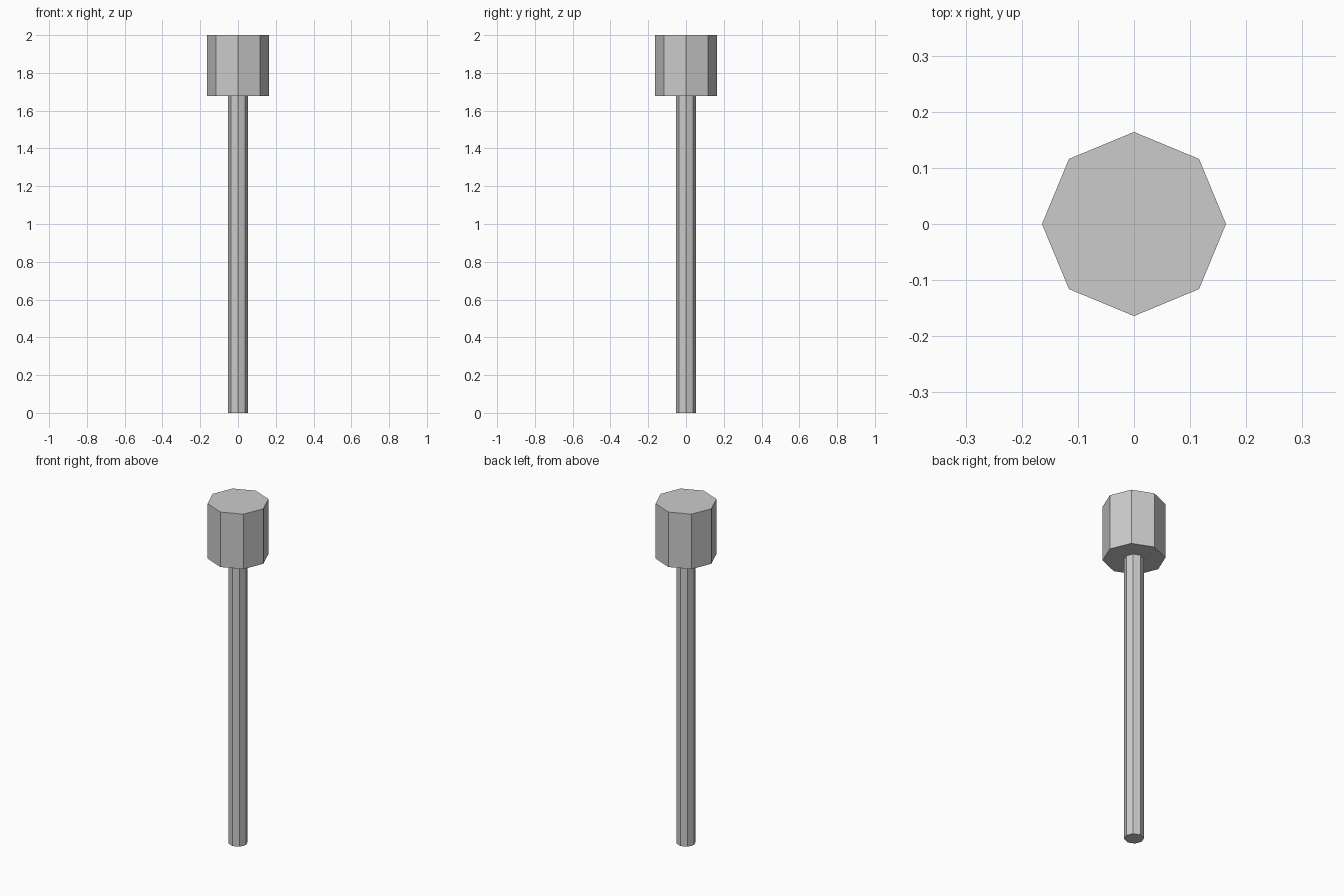
import bpy

if "Cube" in bpy.data.objects:
    bpy.data.objects.remove(bpy.data.objects["Cube"])


def octagon_prism(name, radius, z0, z1):
    bpy.ops.mesh.primitive_cylinder_add(
        vertices=8, radius=radius, depth=z1 - z0, location=(0, 0, (z0 + z1) / 2))
    bpy.context.object.name = name


# Long slim handle
octagon_prism("handle", 0.052, 0.0, 1.678)

# Thick eight-sided head
octagon_prism("head", 0.164, 1.678, 2.0)
